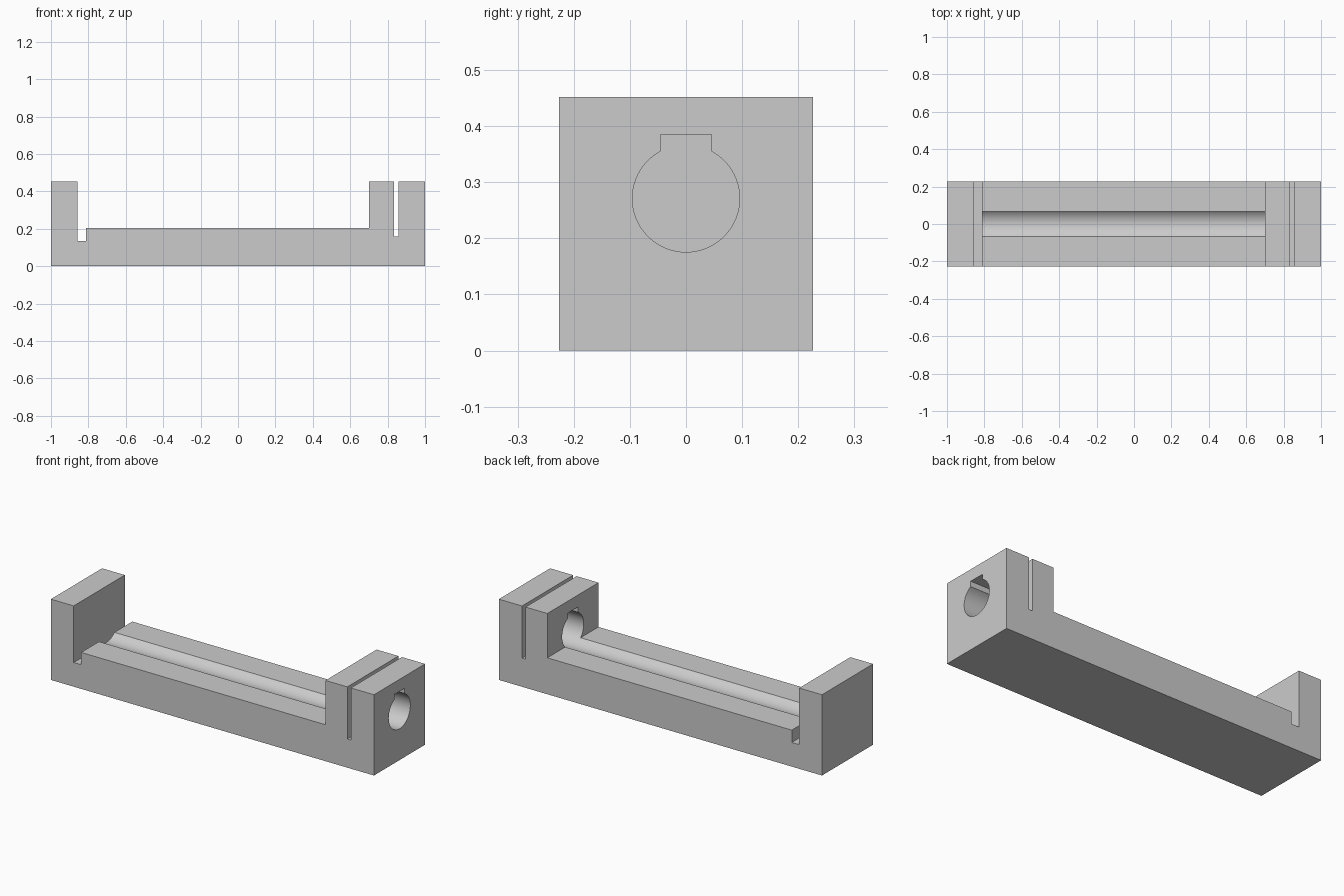
import bpy, bmesh, math

cube = bpy.data.objects.get("Cube")
if cube:
    bpy.data.objects.remove(cube, do_unlink=True)

grey = bpy.data.materials.new("light grey")
grey.use_nodes = True
colour = (0.6, 0.6, 0.6, 1)
grey.diffuse_color = colour
grey.node_tree.nodes["Principled BSDF"].inputs["Base Color"].default_value = colour


def extrude_outline(name, points, offset):
    """Prism made by extruding a closed outline along the offset."""
    bm = bmesh.new()
    face = bm.faces.new([bm.verts.new(p) for p in points])
    result = bmesh.ops.extrude_face_region(bm, geom=[face])
    moved = [v for v in result["geom"] if isinstance(v, bmesh.types.BMVert)]
    bmesh.ops.translate(bm, verts=moved, vec=offset)
    bmesh.ops.recalc_face_normals(bm, faces=bm.faces)
    mesh = bpy.data.meshes.new(name)
    bm.to_mesh(mesh)
    bm.free()
    mesh.materials.append(grey)
    obj = bpy.data.objects.new(name, mesh)
    bpy.context.collection.objects.link(obj)
    return obj


# Block outline: end wall, relief groove, bed, slotted bearing block
HALF_Y, TOP, BED = 0.226, 0.452, 0.204
outline = [(-1, 0), (1, 0), (1, TOP), (0.857, TOP), (0.857, 0.16),
           (0.835, 0.16), (0.835, TOP), (0.7, TOP), (0.7, BED),
           (-0.813, BED), (-0.813, 0.135), (-0.859, 0.135),
           (-0.859, TOP), (-1, TOP)]
body = extrude_outline("channel_block", [(x, -HALF_Y, z) for x, z in outline],
                       (0, 2 * HALF_Y, 0))

# Keyed bore: round hole with a keyway on top, stopping at the end wall
AXIS_Z, RADIUS, KEY_HALF, KEY_TOP = 0.271, 0.0955, 0.0455, 0.385
START_X, STEPS = -0.835, 64
start = math.pi / 2 + math.asin(KEY_HALF / RADIUS)
sweep = 3 * math.pi - 2 * start
bore = [(START_X, RADIUS * math.cos(a), AXIS_Z + RADIUS * math.sin(a))
        for a in (start + sweep * i / STEPS for i in range(STEPS + 1))]
bore += [(START_X, KEY_HALF, KEY_TOP), (START_X, -KEY_HALF, KEY_TOP)]
cutter = extrude_outline("bore_cutter", bore, (2, 0, 0))
cutter.hide_render = True

cut = body.modifiers.new("bore", "BOOLEAN")
cut.operation = "DIFFERENCE"
cut.solver = "EXACT"
cut.object = cutter

bpy.ops.object.select_all(action="DESELECT")
body.select_set(True)
bpy.context.view_layer.objects.active = body
bpy.ops.object.modifier_apply(modifier=cut.name)
bpy.data.objects.remove(cutter, do_unlink=True)
bpy.ops.object.shade_smooth_by_angle(angle=math.radians(25))
